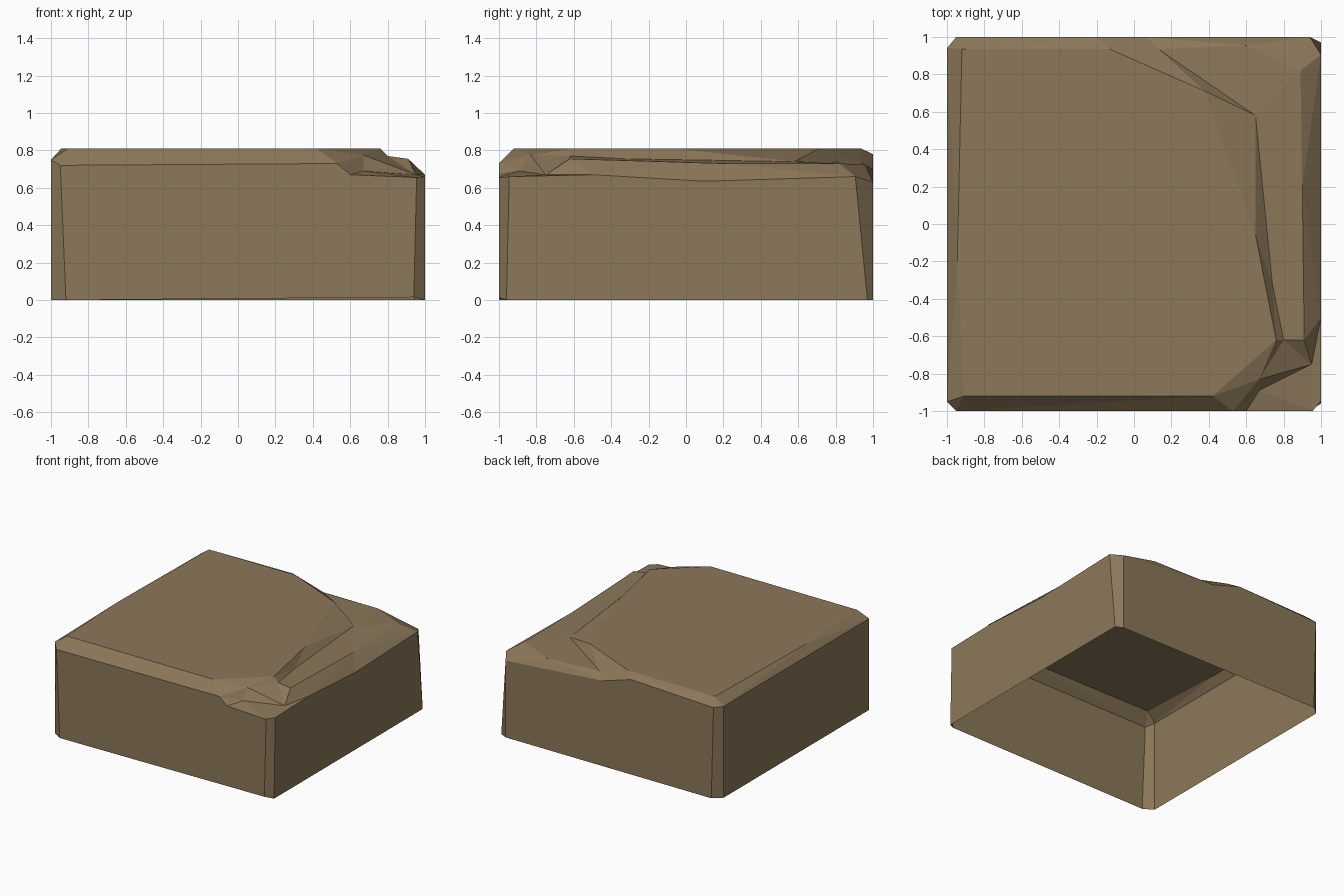
import bpy, bmesh

if "Cube" in bpy.data.objects:
    bpy.data.objects.remove(bpy.data.objects["Cube"])

mat = bpy.data.materials.new("brown_stone")
mat.diffuse_color = (0.262, 0.188, 0.102, 1)
mat.use_nodes = True
mat.node_tree.nodes["Principled BSDF"].inputs["Base Color"].default_value = mat.diffuse_color

bm = bmesh.new()


def points(coords):
    return [bm.verts.new(c) for c in coords]


def stitch(outer, inner):
    """Fill the band between two anticlockwise chains with triangles, shortest diagonal first."""
    i = j = 0
    while i < len(outer) - 1 or j < len(inner) - 1:
        step_out = (outer[i + 1].co - inner[j].co).length if i < len(outer) - 1 else 99
        step_in = (inner[j + 1].co - outer[i].co).length if j < len(inner) - 1 else 99
        if step_out < step_in:
            tri = (outer[i], outer[i + 1], inner[j])
            i += 1
        else:
            tri = (outer[i], inner[j + 1], inner[j])
            j += 1
        if len(set(tri)) == 3:
            bm.faces.new(tri)


# Base outline (open underneath), anticlockwise from front left
base = points([(-.92, -1, 0), (.94, -1, .015), (1, -.96, 0), (1, .97, 0),
               (.94, 1, 0), (-.93, 1, 0), (-1, .94, 0), (-1, -.95, 0)])

# Top rim of the four walls, dipping where the stone is chipped
front = points([(-.95, -1, .72), (.53, -1, .73), (.60, -1, .67), (.955, -1, .655)])
right = points([(1, -.945, .66), (1, -.5, .67), (1, .1, .635), (1, .905, .66)])
back = points([(.94, 1, .63), (.06, 1, .70), (-.2, 1, .78), (-.95, 1, .75)])
left = points([(-1, .94, .75), (-1, -.95, .75)])

# Walls and their chamfered corners
walls = [front, right, back, left]
for k, wall in enumerate(walls):
    a, b, c = base[2 * k], base[2 * k + 1], base[(2 * k + 2) % 8]
    bm.faces.new([a, b] + wall[::-1])
    bm.faces.new([b, c, walls[(k + 1) % 4][0], wall[-1]])

# Flat top
T = 0.81
top = points([(.42, -.92, T), (.76, -.62, T), (.65, -.06, T), (.38, .71, T), (-.13, .935, T),
              (-.92, .935, T), (-.945, -.2, T), (-.91, -.92, T)])
bm.faces.new(top)

# Foot of the broken step, and outer edge of the chipped shelf
foot = [front[1]] + points([(.67, -.83, .775), (.80, -.62, .77), (.74, -.32, .755),
                            (.65, .58, .74), (.13, .935, .735)]) + [back[2]]
shelf = [front[2]] + points([(.67, -.89, .69), (.95, -.75, .67), (.91, -.62, .755),
                             (.90, .2, .73), (.89, .82, .73), (.60, .955, .725)]) + [back[1]]

stitch(foot, top[:5])                                    # broken step
stitch(shelf, foot)                                      # shelf
stitch(front[2:] + right + back[:2], shelf)              # chipped outer slope
stitch(back[2:] + left + front[:2], top[4:] + top[:1])   # intact chamfer

mesh = bpy.data.meshes.new("stone_block")
bm.to_mesh(mesh)
bm.free()
mesh.materials.append(mat)
bpy.context.collection.objects.link(bpy.data.objects.new("stone_block", mesh))
